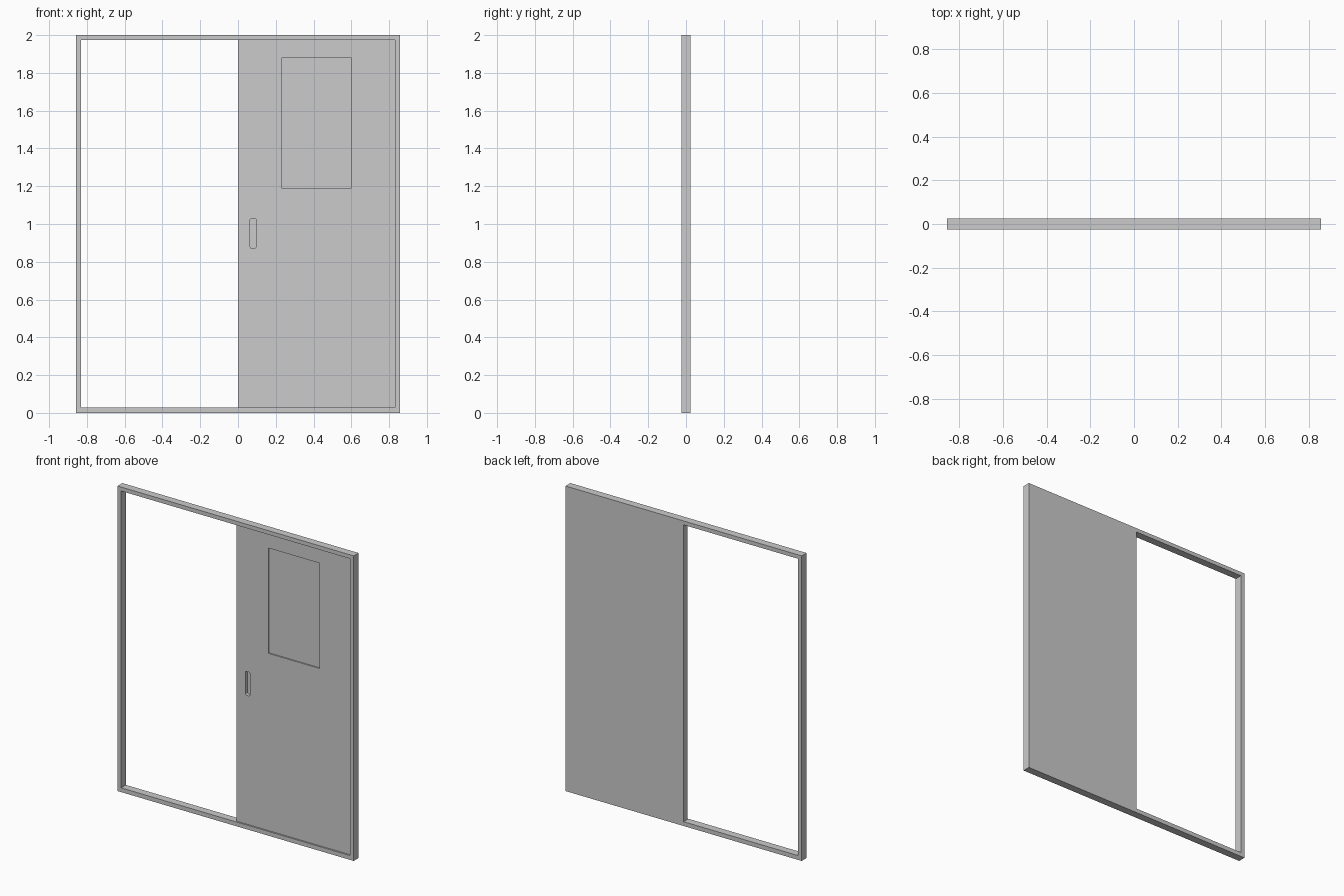
import bpy, bmesh, math

if "Cube" in bpy.data.objects:
    bpy.data.objects.remove(bpy.data.objects["Cube"])

W, H, T = 0.857, 2.0, 0.025      # half width, height, half depth
IN, Z0, Z1 = 0.83, 0.028, 1.974  # clear opening inside the frame
FACE = -0.015                    # front plane of the sliding door


def finish(bm, name):
    bmesh.ops.recalc_face_normals(bm, faces=bm.faces)
    mesh = bpy.data.meshes.new(name)
    bm.to_mesh(mesh)
    bm.free()
    obj = bpy.data.objects.new(name, mesh)
    bpy.context.collection.objects.link(obj)
    return obj


def prism(name, outline, y0, y1):
    """Extrude an (x, z) outline from y0 to y1."""
    bm = bmesh.new()
    face = bm.faces.new([bm.verts.new((x, y0, z)) for x, z in outline])
    ext = bmesh.ops.extrude_face_region(bm, geom=[face])
    for v in ext["geom"]:
        if isinstance(v, bmesh.types.BMVert):
            v.co.y = y1
    return finish(bm, name)


def rect(x0, x1, z0, z1):
    return [(x0, z0), (x1, z0), (x1, z1), (x0, z1)]


def round_rect(x0, x1, z0, z1, r, n=4):
    pts = []
    corners = [(x1 - r, z1 - r), (x0 + r, z1 - r), (x0 + r, z0 + r), (x1 - r, z0 + r)]
    for q, (cx, cz) in enumerate(corners):
        for i in range(n + 1):
            a = math.pi / 2 * (q + i / n)
            pts.append((cx + r * math.cos(a), cz + r * math.sin(a)))
    return pts


def cut(obj, cutter):
    mod = obj.modifiers.new("cut", 'BOOLEAN')
    mod.operation, mod.solver, mod.object = 'DIFFERENCE', 'EXACT', cutter
    cutter.hide_render = True
    bpy.context.view_layer.objects.active = obj
    bpy.ops.object.modifier_apply(modifier=mod.name)
    bpy.data.objects.remove(cutter)


# Outer frame: mitred ring of four bars
bm = bmesh.new()
loops = [[bm.verts.new((x, y, z)) for x, z in outline]
         for outline, y in ((rect(-W, W, 0, H), -T), (rect(-IN, IN, Z0, Z1), -T),
                            (rect(-IN, IN, Z0, Z1), T), (rect(-W, W, 0, H), T))]
for k in range(4):
    a, b = loops[k], loops[(k + 1) % 4]
    for i in range(4):
        j = (i + 1) % 4
        bm.faces.new((a[i], a[j], b[j], b[i]))
finish(bm, "door_frame")

# Sliding door slab, set back at the front and flush at the back
door = prism("sliding_door", rect(0, IN, Z0, Z1), FACE, T)

# Window opening and recessed finger pull
window = rect(0.23, 0.60, 1.19, 1.88)
cut(door, prism("window_cutter", window, -0.1, 0.1))
cut(door, prism("pull_cutter", round_rect(0.064, 0.097, 0.872, 1.028, 0.009), -0.1, 0.008))

# Window pane, slightly recessed from the door face
prism("window_pane", window, FACE + 0.008, T)
